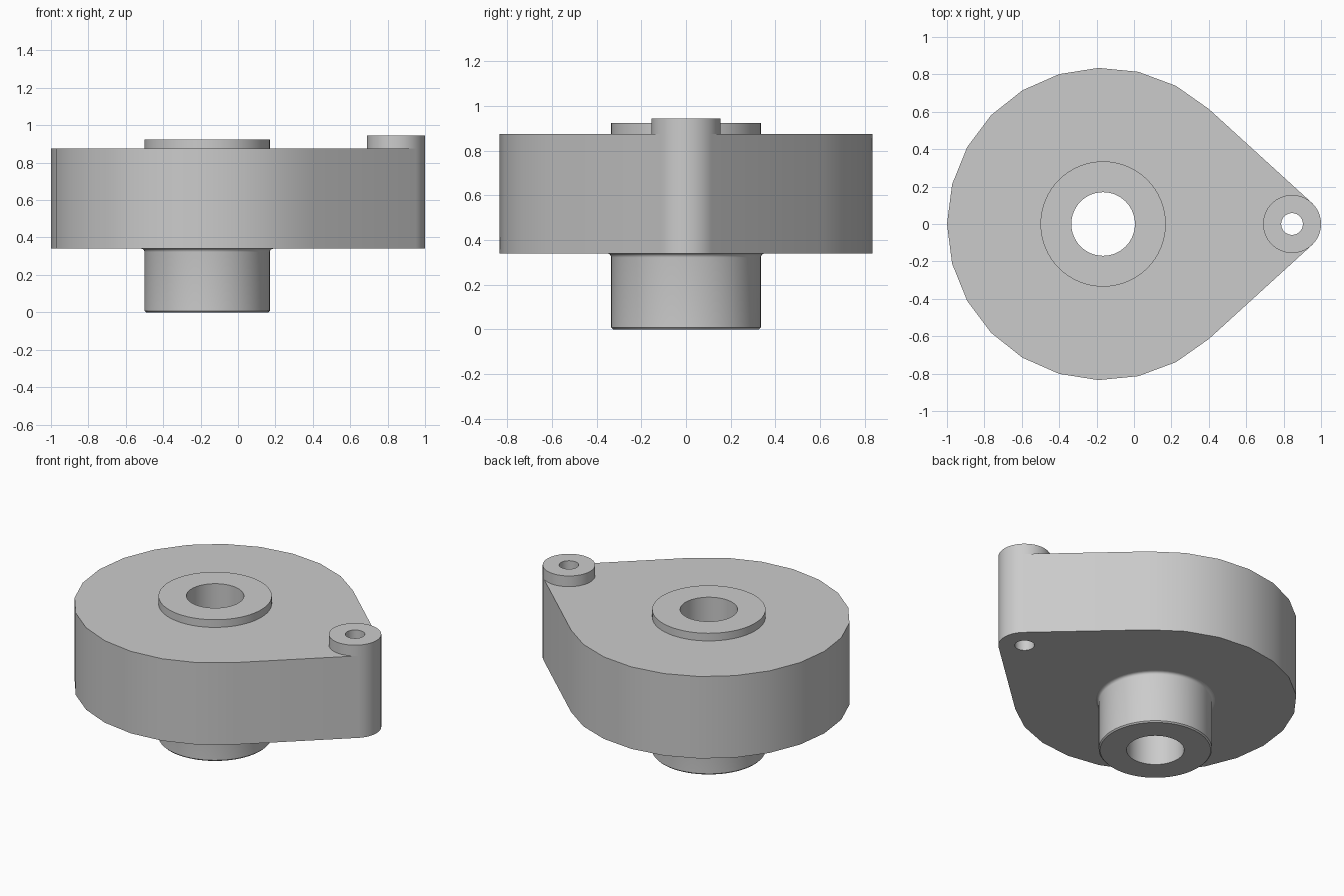
import bpy
import bmesh
from math import cos, sin, radians, tau

cube = bpy.data.objects.get("Cube")
if cube:
    bpy.data.objects.remove(cube, do_unlink=True)

# Main dimensions
HUB_X, LUG_X = -0.165, 0.845
BODY_R, HUB_R, BORE_R = 0.835, 0.335, 0.17
LUG_R, PIN_R = 0.155, 0.058
Z_BOTTOM, Z_TOP, Z_HUB, Z_LUG = 0.34, 0.875, 0.925, 0.945
TANGENT = 47.5  # direction of the straight flanks' normals, degrees
SEGMENTS = 64

grey = bpy.data.materials.new("Light Grey")
grey.use_nodes = True
grey.diffuse_color = (0.6, 0.6, 0.6, 1)
grey.node_tree.nodes["Principled BSDF"].inputs["Base Color"].default_value = (0.6, 0.6, 0.6, 1)


def finish(name, bm):
    bmesh.ops.recalc_face_normals(bm, faces=bm.faces[:])
    mesh = bpy.data.meshes.new(name)
    bm.to_mesh(mesh)
    bm.free()
    mesh.materials.append(grey)
    obj = bpy.data.objects.new(name, mesh)
    bpy.context.collection.objects.link(obj)
    bpy.ops.object.select_all(action='DESELECT')
    obj.select_set(True)
    bpy.context.view_layer.objects.active = obj
    bpy.ops.object.shade_smooth_by_angle(angle=radians(30))
    return obj


def arc(cx, r, start, end, steps):
    angles = [radians(start + (end - start) * i / steps) for i in range(steps + 1)]
    return [(cx + r * cos(a), r * sin(a)) for a in angles]


def lathe(name, cx, profile):
    """Revolve a closed (radius, z) profile around a vertical axis."""
    bm = bmesh.new()
    rings = []
    for i in range(SEGMENTS):
        a = tau * i / SEGMENTS
        rings.append([bm.verts.new((cx + r * cos(a), r * sin(a), z)) for r, z in profile])
    n = len(profile)
    for i in range(SEGMENTS):
        a, b = rings[i], rings[(i + 1) % SEGMENTS]
        for j in range(n):
            k = (j + 1) % n
            bm.faces.new((a[j], b[j], b[k], a[k]))
    return finish(name, bm)


def plate(name, loops, z0, z1):
    """Extrude an outline with holes."""
    bm = bmesh.new()
    for loop in loops:
        verts = [bm.verts.new((x, y, z0)) for x, y in loop]
        for i, v in enumerate(verts):
            bm.edges.new((v, verts[(i + 1) % len(verts)]))
    bmesh.ops.triangle_fill(bm, use_beauty=True, edges=bm.edges[:])
    top = bmesh.ops.extrude_face_region(bm, geom=bm.faces[:])["geom"]
    moved = [g for g in top if isinstance(g, bmesh.types.BMVert)]
    bmesh.ops.translate(bm, verts=moved, vec=(0, 0, z1 - z0))
    return finish(name, bm)


# Teardrop body: coarse large arc, fine lug arc, straight flanks, two holes
outline = arc(HUB_X, BODY_R, TANGENT, 360 - TANGENT, 18) + arc(LUG_X, LUG_R, -TANGENT, TANGENT, 16)
hub_hole = arc(HUB_X, HUB_R, 0, 360, SEGMENTS)[:-1]
lug_hole = arc(LUG_X, PIN_R, 0, 360, SEGMENTS)[:-1]
plate("teardrop_body", [outline, hub_hole, lug_hole], Z_BOTTOM, Z_TOP)

# Bored hub with a chamfered lower rim and a small fillet under the body
fillet = [(HUB_R + 0.018 * (1 - cos(radians(t))), Z_BOTTOM - 0.018 * (1 - sin(radians(t))))
          for t in (0, 22.5, 45, 67.5, 90)]
lathe("bored_hub", HUB_X,
      [(BORE_R, 0), (HUB_R - 0.008, 0), (HUB_R, 0.008)] + fillet +
      [(HUB_R, Z_BOTTOM), (HUB_R, Z_HUB), (BORE_R, Z_HUB)])

# Raised boss on the lug
lathe("lug_boss", LUG_X,
      [(PIN_R, Z_TOP), (LUG_R, Z_TOP), (LUG_R, Z_LUG), (PIN_R, Z_LUG)])
